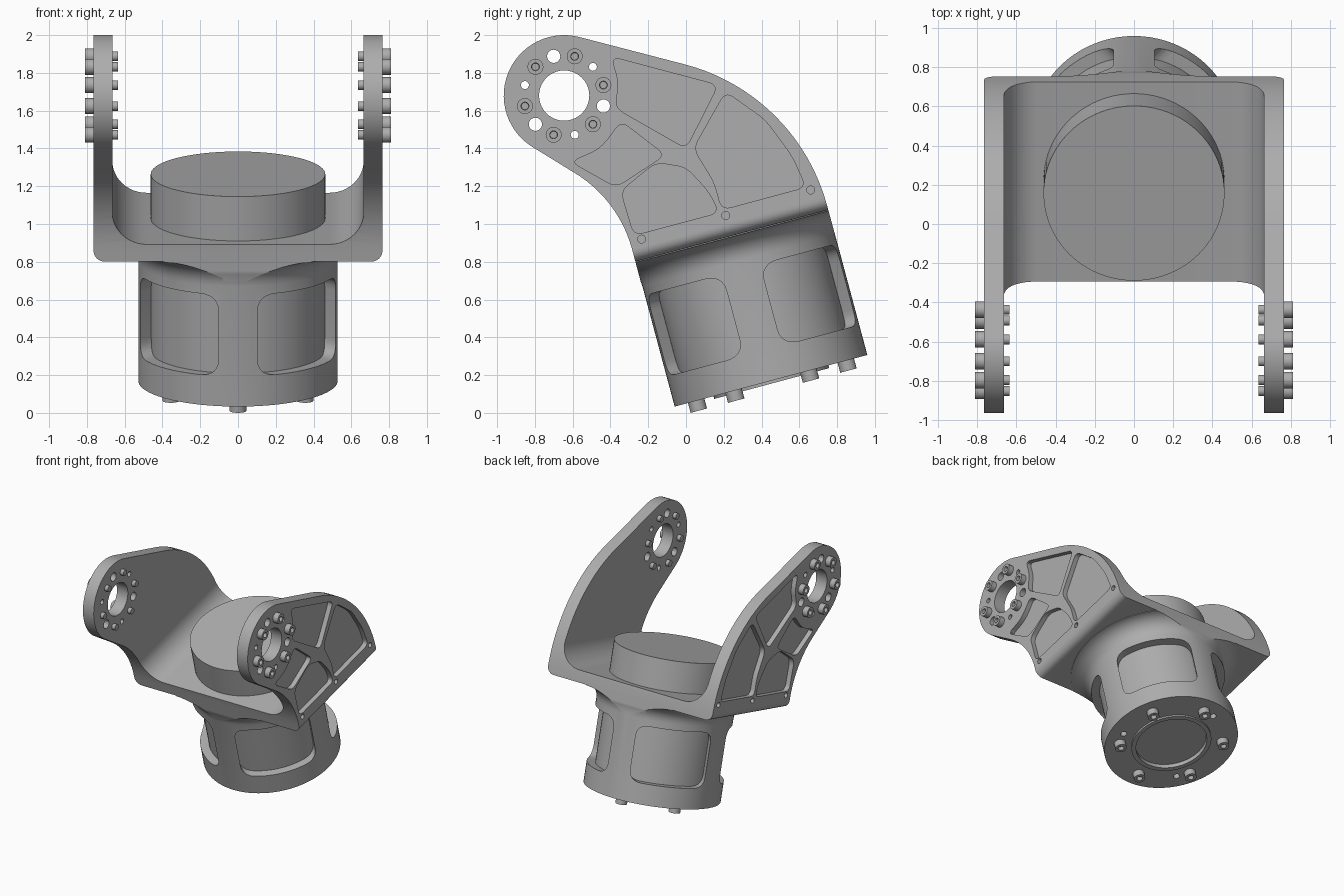
import bpy, bmesh, math
from math import sin, cos, radians
from mathutils import Matrix, Vector

if "Cube" in bpy.data.objects:
    bpy.data.objects.remove(bpy.data.objects["Cube"], do_unlink=True)

metal = bpy.data.materials.new("grey_metal")
metal.use_nodes = True
GREY = (0.42, 0.42, 0.42, 1)
metal.diffuse_color = GREY
metal.node_tree.nodes["Principled BSDF"].inputs["Base Color"].default_value = GREY

# Frame of the tilted barrel: origin at its base centre, z along its axis
TILT = Matrix.Translation((0, 0.45, 0.17)) @ Matrix.Rotation(radians(15), 4, 'X')
EYE = Vector((-0.645, 1.68))


def side_axes(side):
    """Maps (y, z, x) so profiles drawn from the side extrude along x."""
    return Matrix(((0, 0, side, 0), (1, 0, 0, 0), (0, 1, 0, 0), (0, 0, 0, 1)))


def arc(cx, cy, r, a0, a1, n):
    steps = [radians(a0 + (a1 - a0) * i / n) for i in range(n + 1)]
    return [(cx + r * cos(a), cy + r * sin(a)) for a in steps]


def circle(cx, cy, r, n=24):
    return arc(cx, cy, r, 0, 360, n)[:-1]


def rounded(pts, r, n=5):
    """Round every corner of a polygon with a small quadratic curve."""
    out = []
    pts = [Vector(p) for p in pts]
    for i, p in enumerate(pts):
        ends = []
        for q in (pts[i - 1], pts[(i + 1) % len(pts)]):
            d = q - p
            ends.append(p + d.normalized() * min(r, 0.45 * d.length))
        for k in range(n + 1):
            t = k / n
            out.append(ends[0] * (1 - t) ** 2 + p * 2 * t * (1 - t) + ends[1] * t * t)
    return out


def prism(bm, pts, a, b, m):
    lo, hi = ([bm.verts.new(m @ Vector((p[0], p[1], w))) for p in pts] for w in (a, b))
    bm.faces.new(lo)
    bm.faces.new(hi)
    for i in range(len(pts)):
        bm.faces.new((lo[i - 1], lo[i], hi[i], hi[i - 1]))


def revolve(bm, profile, m, n=24):
    """Spin a (radius, height) profile that starts and ends on the axis."""
    rings = []
    for r, z in profile:
        if r == 0:
            rings.append([bm.verts.new(m @ Vector((0, 0, z)))] * n)
        else:
            rings.append([bm.verts.new(m @ Vector((x, y, z))) for x, y in circle(0, 0, r, n)])
    for a, b in zip(rings, rings[1:]):
        for i in range(n):
            quad = list(dict.fromkeys((a[i - 1], a[i], b[i], b[i - 1])))
            bm.faces.new(quad)


def finish(bm, name):
    bmesh.ops.recalc_face_normals(bm, faces=bm.faces)
    mesh = bpy.data.meshes.new(name)
    bm.to_mesh(mesh)
    bm.free()
    mesh.materials.append(metal)
    ob = bpy.data.objects.new(name, mesh)
    bpy.context.collection.objects.link(ob)
    return ob


def select_only(ob):
    bpy.ops.object.select_all(action='DESELECT')
    ob.select_set(True)
    bpy.context.view_layer.objects.active = ob


def combine(ob, other, operation):
    mod = ob.modifiers.new("cut", 'BOOLEAN')
    mod.operation, mod.solver, mod.object = operation, 'EXACT', other
    select_only(ob)
    bpy.ops.object.modifier_apply(modifier=mod.name)
    bpy.data.objects.remove(other, do_unlink=True)


def smooth(ob):
    select_only(ob)
    bpy.ops.object.shade_smooth_by_angle(angle=radians(30))


# Yoke: a U section swept across the barrel frame
half = ([(0.0, 0.795)] + arc(0.705, 0.855, 0.06, -90, 0, 6) + [(0.765, 2.2), (0.665, 2.2)]
        + arc(0.485, 1.07, 0.18, 0, -90, 12) + [(0.0, 0.89)])
section = half + [(-x, z) for x, z in reversed(half[1:-1])]
bm = bmesh.new()
sweep = TILT @ Matrix(((1, 0, 0, 0), (0, 0, 1, 0), (0, 1, 0, 0), (0, 0, 0, 1)))
prism(bm, section, -2, 2, sweep)
yoke = finish(bm, "yoke_and_barrel")

# Barrel with a flared neck under the yoke and a raised ring at its base
bm = bmesh.new()
neck = [(0.658 - 0.13 * cos(t), 0.66 + 0.13 * sin(t)) for t in (radians(10 * i) for i in range(10))]
ring = [(0, 0.02), (0.28, 0.02), (0.28, -0.015), (0.315, -0.015), (0.315, 0)]
revolve(bm, ring + [(0.528, 0)] + neck + [(0.658, 0.84), (0, 0.84)], TILT, 80)
combine(yoke, finish(bm, "barrel"), 'UNION')

# Side outline trims the arms, the plate and the neck
outline = (arc(EYE.x, EYE.y, 0.32, 240, 75, 28)
           + arc(-0.272, 0.824, 1.055, 75, 15, 20))
for ly in (0.531, -0.531):
    p = TILT @ Vector((0, ly, -0.1))
    outline.append((p.y, p.z))
outline += arc(-0.942, 0.689, 0.68, 15, 60, 12)
bm = bmesh.new()
prism(bm, outline, -1, 1, side_axes(1))
combine(yoke, finish(bm, "outline"), 'INTERSECT')

# Pockets, eye and screw holes in both arms
pockets = [
    [(-0.395, 1.885), (0.17, 1.735), (0.0, 1.40), (-0.375, 1.615), (-0.355, 1.75)],
    [(0.21, 1.70), (0.42, 1.55), (0.56, 1.36), (0.635, 1.195), (0.19, 1.075), (0.15, 1.22), (0.04, 1.40)],
    [(-0.345, 1.545), (-0.11, 1.365), (-0.37, 1.195), (-0.61, 1.33), (-0.47, 1.39), (-0.41, 1.45)],
    [(-0.16, 1.325), (0.0, 1.30), (0.12, 1.17), (0.175, 1.06), (-0.275, 0.94), (-0.345, 1.175)],
]
bm = bmesh.new()
for side in (1, -1):
    axes = side_axes(side)
    for p in pockets:
        prism(bm, rounded(p, 0.05), 0.725, 0.9, axes)
    for y, z in ((0.21, 1.045), (0.66, 1.18), (-0.235, 0.92)):
        prism(bm, circle(y, z, 0.021, 16), 0.72, 0.9, axes)
    prism(bm, circle(EYE.x, EYE.y, 0.133, 40), 0.6, 0.9, axes)
    for k in range(3):
        for angle, r in ((105, 0.035), (45, 0.021)):
            a = radians(angle + 120 * k)
            prism(bm, circle(EYE.x + 0.215 * cos(a), EYE.y + 0.215 * sin(a), r, 20), 0.6, 0.9, axes)
combine(yoke, finish(bm, "arm_cutter"), 'DIFFERENCE')

# Four rounded windows and three base holes in the barrel
bm = bmesh.new()
window = rounded([(-0.2925, 0.165), (0.2925, 0.165), (0.2925, 0.61), (-0.2925, 0.61)], 0.09, 6)
for k in range(4):
    turn = Matrix.Rotation(radians(45 + 90 * k), 4, 'Z')
    prism(bm, window, 0.31, 0.7, TILT @ turn @ Matrix.Rotation(radians(90), 4, 'X'))
for k in range(3):
    a = radians(105 + 120 * k)
    prism(bm, circle(0.41 * cos(a), 0.41 * sin(a), 0.025, 16), -0.1, 0.08, TILT)
combine(yoke, finish(bm, "barrel_cutter"), 'DIFFERENCE')
smooth(yoke)

# Motor drum seen through the windows and above the plate
bm = bmesh.new()
revolve(bm, [(0, 0.06), (0.462, 0.06), (0.462, 1.133), (0, 1.133)], TILT, 80)
smooth(finish(bm, "motor_drum"))


def screw_profile(head, height, shank, length):
    return [(0, -length), (shank, -length), (shank, 0), (head, 0), (head, height),
            (head * 0.5, height), (head * 0.45, height * 0.4), (0, height * 0.4)]


# Socket screws round each eye
for side, label in ((1, "left"), (-1, "right")):
    bm = bmesh.new()
    for k in range(6):
        a = radians(15 + 60 * k)
        place = Matrix.Translation((EYE.x + 0.215 * cos(a), EYE.y + 0.215 * sin(a), 0.765))
        revolve(bm, screw_profile(0.042, 0.046, 0.025, 0.13), side_axes(side) @ place)
    smooth(finish(bm, label + "_eye_screws"))

# Socket screws under the barrel
bm = bmesh.new()
for k in range(6):
    a = radians(30 + 60 * k)
    place = Matrix.Translation((0.41 * cos(a), 0.41 * sin(a), 0)) @ Matrix.Rotation(math.pi, 4, 'X')
    revolve(bm, screw_profile(0.045, 0.054, 0.025, 0.05), TILT @ place)
smooth(finish(bm, "base_screws"))
